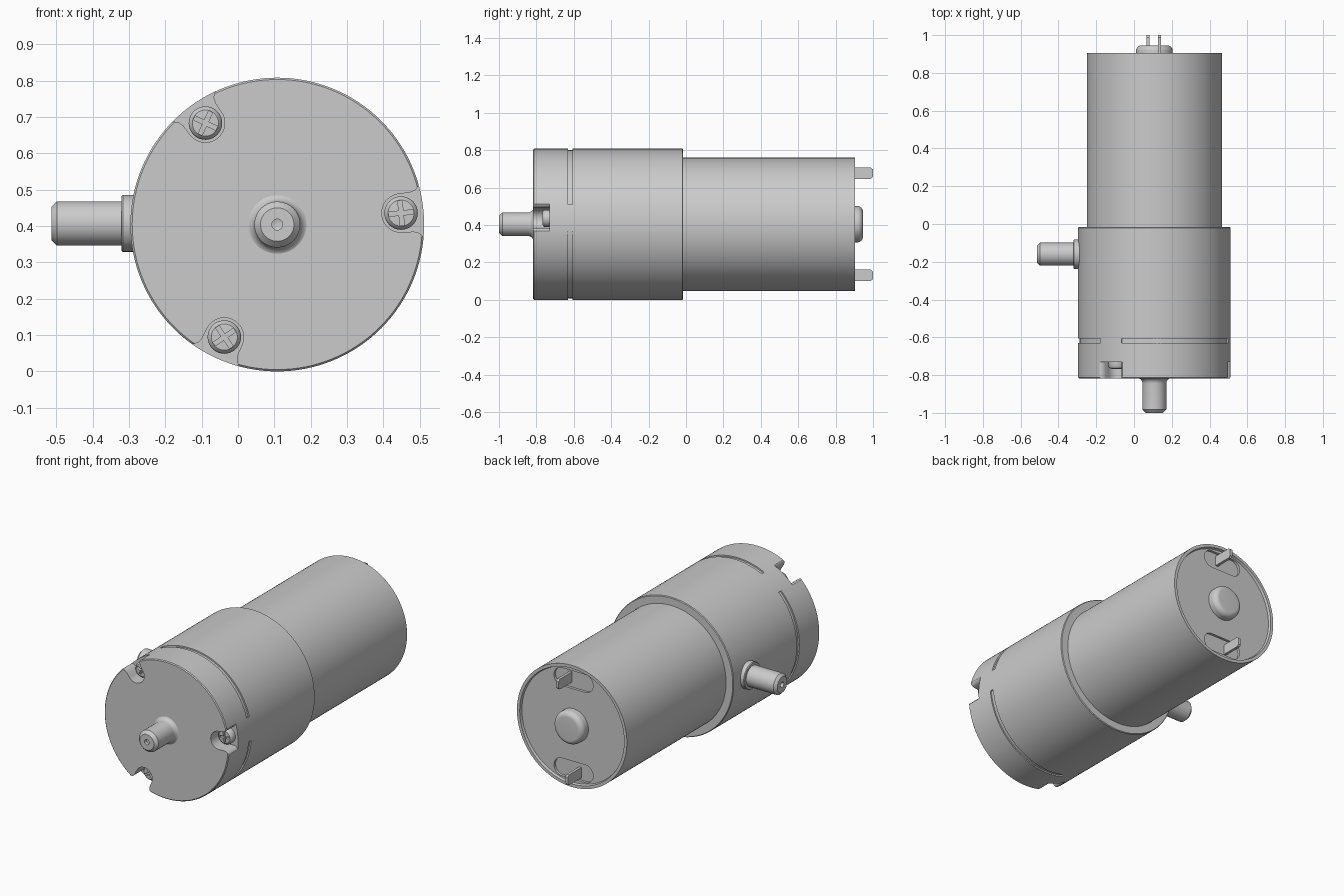
import bpy, bmesh
from math import sin, cos, pi, radians
from mathutils import Matrix, Vector

if "Cube" in bpy.data.objects:
    bpy.data.objects.remove(bpy.data.objects["Cube"])

CX, CZ, R = 0.108, 0.404, 0.404        # main axis and gearbox radius
SCREW_ANGLES = [radians(a) for a in (5.3, 125.3, 244.8)]
SCREW_R = 0.342                        # screw circle radius


def finish(bm, name):
    bmesh.ops.remove_doubles(bm, verts=bm.verts, dist=1e-5)
    bmesh.ops.recalc_face_normals(bm, faces=bm.faces)
    me = bpy.data.meshes.new(name)
    bm.to_mesh(me)
    bm.free()
    ob = bpy.data.objects.new(name, me)
    bpy.context.collection.objects.link(ob)
    return ob


def lathe(name, profile, origin, axis=(0, 1, 0), seg=64):
    """Spin (radius, distance along axis) points into a solid."""
    bm = bmesh.new()
    axis = Vector(axis)
    side = Vector((0, 0, 1))
    vs = [bm.verts.new(Vector(origin) + side * r + axis * d) for r, d in profile]
    es = [bm.edges.new(p) for p in zip(vs, vs[1:])]
    bmesh.ops.spin(bm, geom=vs + es, cent=origin, axis=axis,
                   angle=2 * pi, steps=seg, use_merge=False)
    return finish(bm, name)


def prism(name, pts, y0, y1, centre=(CX, CZ), turn=0.0):
    """Extrude an (x, z) outline from y0 to y1, turned about its centre."""
    bm = bmesh.new()
    c, s = cos(turn), sin(turn)
    vs = [bm.verts.new((centre[0] + u * c - v * s, y0, centre[1] + u * s + v * c))
          for u, v in pts]
    face = bm.faces.new(vs)
    new = bmesh.ops.extrude_face_region(bm, geom=[face])["geom"]
    bmesh.ops.translate(bm, vec=(0, y1 - y0, 0),
                        verts=[g for g in new if isinstance(g, bmesh.types.BMVert)])
    return finish(bm, name)


def cut(ob, cutters):
    bpy.context.view_layer.objects.active = ob
    for c in cutters:
        m = ob.modifiers.new("cut", 'BOOLEAN')
        m.operation, m.solver, m.object = 'DIFFERENCE', 'EXACT', c
        bpy.ops.object.modifier_apply(modifier=m.name)
        bpy.data.objects.remove(c)


def arc(r, a0, a1, n):
    return [(r * cos(a0 + (a1 - a0) * i / n), r * sin(a0 + (a1 - a0) * i / n))
            for i in range(n + 1)]


# Gearbox: cylinder with screw notches and a broken seam groove
gearbox = lathe("gearbox", [(0, -0.818), (R - 0.005, -0.818), (R, -0.813),
                            (R, -0.02), (R - 0.004, -0.016), (0, -0.016)],
                (CX, 0, CZ), seg=128)
flare = [(0.03, 0.054), (0.045, 0.059), (0.053, 0.068), (0.058, 0.08), (0.1, 0.08)]
notch = arc(0.053, pi / 2, 3 * pi / 2, 20) + [(u, -v) for u, v in flare] + flare[::-1]
cutters = []
gap = radians(9.7)
for i, a in enumerate(SCREW_ANGLES):
    centre = (CX + SCREW_R * cos(a), CZ + SCREW_R * sin(a))
    cutters.append(prism("notch_cutter", notch, -0.9, -0.73, centre, a))
    end = SCREW_ANGLES[(i + 1) % 3] + (2 * pi if i == 2 else 0)
    ring = arc(R - 0.008, a + gap, end - gap, 40) + arc(R + 0.03, end - gap, a + gap, 40)
    cutters.append(prism("groove_cutter", ring, -0.63, -0.606))
cut(gearbox, cutters)

# Cross-head screws
L, W = 0.034, 0.006
cross = [(L, -W), (L, W), (W, W), (W, L), (-W, L), (-W, W),
         (-L, W), (-L, -W), (-W, -W), (-W, -L), (W, -L), (W, -W)]
for i, a in enumerate(SCREW_ANGLES):
    x, z = CX + SCREW_R * cos(a), CZ + SCREW_R * sin(a)
    screw = lathe(f"screw_{i + 1}", [(0, -0.768), (0.036, -0.766), (0.043, -0.76),
                                     (0.046, -0.752), (0.046, -0.725), (0, -0.725)],
                  (x, 0, z), seg=40)
    cut(screw, [prism("cross_cutter", cross, -0.8, -0.748, (x, z), a + radians(i * 30))])

# Output shaft with filleted base and centre hole
fillet = [(0.063 + 0.03 * (1 - sin(t)), -0.815 - 0.03 * (1 - cos(t)))
          for t in [pi / 2 * k / 8 for k in range(9)]][::-1]
lathe("output_shaft", [(0, -0.975), (0.015, -0.98), (0.015, -1.0), (0.046, -1.0),
                       (0.063, -0.982)] + fillet + [(0, -0.80)], (CX, 0, CZ))

# Side shaft with collar, pointing to -x
lathe("side_shaft", [(0, 0.49), (0.015, 0.495), (0.015, 0.513), (0.046, 0.513),
                     (0.061, 0.498), (0.061, 0.321), (0.074, 0.321), (0.078, 0.317),
                     (0.078, 0.25), (0, 0.25)], (0, -0.16, CZ + 0.003), (-1, 0, 0))

# Motor can with recessed rear face and two terminal slots
M, END = 0.357, 0.904
motor = lathe("motor_can", [(0, -0.03), (M, -0.03), (M, END), (M - 0.018, END),
                            (M - 0.022, END - 0.015), (0, END - 0.015)],
              (CX, 0, CZ), seg=128)
slot = [(u + 0.075, v) for u, v in arc(0.052, -pi / 2, pi / 2, 16)]
slot += [(-u, -v) for u, v in slot]
cut(motor, [prism("slot_cutter", slot, END - 0.03, 1.0, (CX, CZ + s * 0.265))
            for s in (1, -1)])

# Rear bearing boss with rounded edge
boss = [(0.067 + 0.03 * cos(t), 0.916 + 0.03 * sin(t))
        for t in [pi / 2 * k / 8 for k in range(9)]]
lathe("rear_boss", [(0, 0.87), (0.097, 0.87)] + boss + [(0, 0.946)], (CX, 0, CZ))

# Terminal tabs with chamfered tips
for s, x, name in ((1, 0.135, "upper_terminal"), (-1, 0.075, "lower_terminal")):
    bm = bmesh.new()
    outline = [(0.86, -0.03), (0.988, -0.03), (1.0, -0.02),
               (1.0, 0.02), (0.988, 0.03), (0.86, 0.03)]
    sides = [[bm.verts.new((x + d, y, CZ + s * 0.273 + z)) for y, z in outline]
             for d in (-0.008, 0.008)]
    for side in sides:
        bm.faces.new(side)
    bmesh.ops.bridge_loops(bm, edges=bm.edges[:])
    finish(bm, name)

# Smooth round surfaces, keep edges sharp
bpy.ops.object.select_all(action='SELECT')
bpy.context.view_layer.objects.active = gearbox
bpy.ops.object.shade_smooth_by_angle(angle=radians(30))
